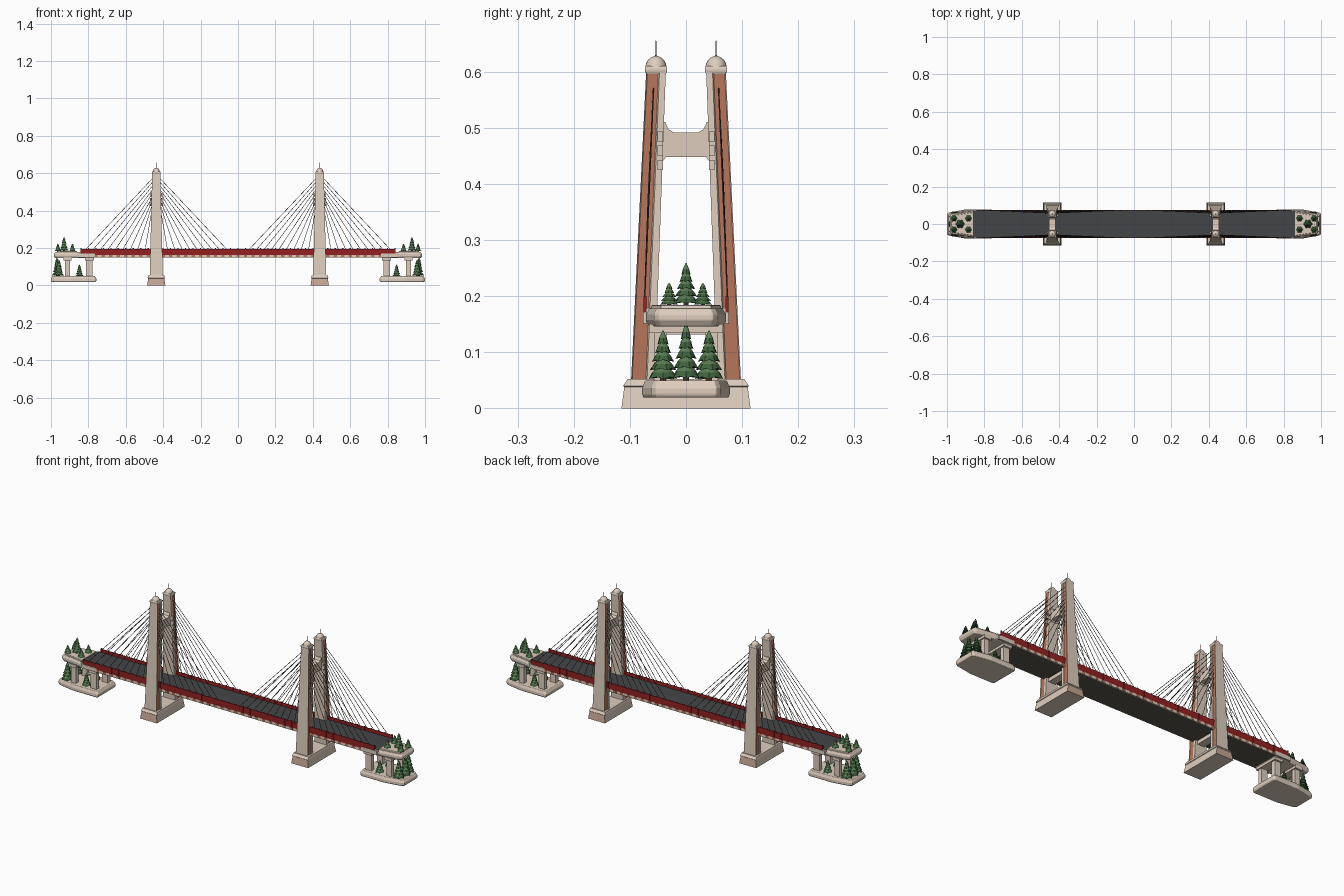
import bpy, bmesh, math
from mathutils import Vector

if "Cube" in bpy.data.objects:
    bpy.data.objects.remove(bpy.data.objects["Cube"])


def material(name, r, g, b):
    col = [((c / 255 + 0.055) / 1.055) ** 2.4 for c in (r, g, b)] + [1]
    m = bpy.data.materials.new(name)
    m.use_nodes = True
    m.diffuse_color = col
    bsdf = next(n for n in m.node_tree.nodes if n.type == 'BSDF_PRINCIPLED')
    bsdf.inputs["Base Color"].default_value = col
    bsdf.inputs["Roughness"].default_value = 0.8
    return m


STONE = material("pale stone", 222, 206, 190)
BRICK = material("terracotta", 180, 117, 91)
CLAY = material("pinkish stone", 200, 168, 150)
ROAD = material("asphalt", 68, 69, 71)
UNDER = material("dark underside", 92, 85, 74)
RED = material("railing red", 148, 32, 33)
CABLE = material("cable steel", 84, 74, 68)
LEAF = material("pine green", 62, 98, 60)
LEAF2 = material("light pine green", 92, 126, 84)
BARK = material("bark", 86, 60, 44)


def finish(name, bm, *mats, bevel=0, smooth=False):
    bmesh.ops.recalc_face_normals(bm, faces=bm.faces[:])
    me = bpy.data.meshes.new(name)
    bm.to_mesh(me)
    bm.free()
    ob = bpy.data.objects.new(name, me)
    bpy.context.collection.objects.link(ob)
    for m in mats:
        me.materials.append(m)
    if bevel:
        mod = ob.modifiers.new("bevel", 'BEVEL')
        mod.width, mod.segments = bevel, 2
    if smooth:
        bpy.context.view_layer.objects.active = ob
        ob.select_set(True)
        bpy.ops.object.shade_smooth_by_angle(angle=math.radians(40))
        ob.select_set(False)
    return ob


def loft(bm, rings):
    """Skin a stack of equal-length point rings and cap both ends."""
    loops = [[bm.verts.new(p) for p in ring] for ring in rings]
    n = len(loops[0])
    faces = [bm.faces.new((a[i], a[(i + 1) % n], b[(i + 1) % n], b[i]))
             for a, b in zip(loops, loops[1:]) for i in range(n)]
    return faces + [bm.faces.new(loops[0]), bm.faces.new(loops[-1])]


def rect(x0, x1, y0, y1, z):
    return [(x0, y0, z), (x1, y0, z), (x1, y1, z), (x0, y1, z)]


def box(bm, x0, x1, y0, y1, z0, z1):
    return loft(bm, [rect(x0, x1, y0, y1, z0), rect(x0, x1, y0, y1, z1)])


def circle(x, y, z, r, n, turn=0.0):
    return [(x + r * math.cos(turn + math.tau * i / n),
             y + r * math.sin(turn + math.tau * i / n), z) for i in range(n)]


def tube(bm, a, b, r, n=5):
    a, b = Vector(a), Vector(b)
    q = (b - a).to_track_quat('Z', 'Y')
    ring = [q @ Vector(p) for p in circle(0, 0, 0, r, n)]
    loft(bm, [[p + a for p in ring], [p + b for p in ring]])


# Deck: girder, road surface and underside
bm = bmesh.new()
box(bm, -0.86, 0.86, -0.071, 0.071, 0.150, 0.179)
bmesh.ops.recalc_face_normals(bm, faces=bm.faces[:])
for f in bm.faces:
    f.material_index = 1 if f.normal.z > 0.5 else 2 if f.normal.z < -0.5 else 0
finish("road_deck", bm, STONE, ROAD, UNDER)

# Edge girders and red railings
for side, label in ((-1, "right"), (1, "left")):
    bm = bmesh.new()
    y0, y1 = sorted((side * 0.070, side * 0.0745))
    box(bm, -0.85, 0.85, y0, y1, 0.150, 0.164)
    for i in range(43):
        x = -0.84 + i * 0.04
        for f in box(bm, x - 0.009, x + 0.009, y0 - 0.001, y1 + 0.001, 0.152, 0.164):
            f.material_index = 1
    finish("girder_" + label, bm, STONE, BRICK)
    bm = bmesh.new()
    y0, y1 = sorted((side * 0.0715, side * 0.0745))
    box(bm, -0.84, 0.84, y0, y1, 0.164, 0.196)
    for i in range(43):
        x = -0.84 + i * 0.04
        box(bm, x - 0.003, x + 0.003, y0 - 0.001, y1 + 0.001, 0.165, 0.199)
    finish("railing_" + label, bm, RED)


def leg_ring(cx, w, inner, outer, z):
    """Leg section whose ends are split into an inner strip and an outer panel."""
    mid = inner + 0.32 * (outer - inner)
    return [(cx - w, inner, z), (cx + w, inner, z), (cx + w, mid, z),
            (cx + w, outer, z), (cx - w, outer, z), (cx - w, mid, z)]


def tower(cx, label):
    # Plinth with tapered sides
    bm = bmesh.new()
    loft(bm, [rect(cx - w, cx + w, -d, d, z) for w, d, z in
              ((0.049, 0.115, 0), (0.043, 0.110, 0.038),
               (0.046, 0.112, 0.040), (0.043, 0.104, 0.052))])
    bm.normal_update()
    for f in bm.faces:
        if abs(f.normal.y) > 0.7 and f.calc_center_median().z < 0.03:
            f.material_index = 1
    finish("plinth_" + label, bm, STONE, CLAY)

    for s, side in ((-1, "right"), (1, "left")):
        # Leaning leg with recessed terracotta panels along the outer part of each end
        bm = bmesh.new()
        loft(bm, [leg_ring(cx, w, s * a, s * b, z) for w, a, b, z in
                  ((0.035, 0.056, 0.098, 0.048), (0.022, 0.036, 0.071, 0.600))])
        bmesh.ops.recalc_face_normals(bm, faces=bm.faces[:])
        split = (0.056 + 0.098 + 0.036 + 0.071) / 4 - 0.008
        ends = [f for f in bm.faces if abs(f.normal.x) > 0.7
                and abs(f.calc_center_median().y) > split]
        bmesh.ops.inset_individual(bm, faces=ends, thickness=0.003, depth=-0.003)
        for f in ends:
            f.material_index = 1
        finish(f"leg_{label}_{side}", bm, STONE, BRICK)

        # Collar, dome and spire
        y = s * 0.0535
        bm = bmesh.new()
        loft(bm, [rect(cx - w - 0.003, cx + w + 0.003, y - w, y + w, z) for w, z in
                  ((0.0175, 0.596), (0.0200, 0.601), (0.0200, 0.607), (0.0175, 0.610))])
        loft(bm, [circle(cx, y, 0.607 + 0.021 * math.sin(t), 0.019 * math.cos(t), 16)
                  for t in (0, 0.35, 0.7, 1.05, 1.4)])
        finish(f"dome_{label}_{side}", bm, STONE, smooth=True)
        bm = bmesh.new()
        loft(bm, [circle(cx, y, z, r, 6) for r, z in
                  ((0.002, 0.625), (0.0012, 0.633), (0.0014, 0.645), (0.0003, 0.657))])
        finish(f"spire_{label}_{side}", bm, CABLE)

        # Cable anchor blocks and the fan of stays
        bm = bmesh.new()
        for d in (-1, 1):
            for k in range(3):
                z = 0.425 + k * 0.025
                x0, x1 = sorted((cx + d * 0.020, cx + d * (0.036 - k * 0.002)))
                box(bm, x0, x1, s * 0.046 - 0.005, s * 0.046 + 0.005, z, z + 0.018)
        finish(f"anchors_{label}_{side}", bm, STONE)
        bm = bmesh.new()
        for d in (-1, 1):
            for k in range(9):
                t = k / 8
                tube(bm, (cx + d * 0.022, s * (0.066 - 0.008 * t), 0.41 + 0.16 * t),
                     (cx + d * (0.06 + 0.32 * t), s * 0.074, 0.190), 0.0013)
        finish(f"stays_{label}_{side}", bm, CABLE)

    # Cross beam with slim haunches against the legs
    half = [(0.048, 0.513), (0.037, 0.510), (0.031, 0.497), (0.022, 0.492)]
    low = [(0.036, 0.448), (0.039, 0.443), (0.048, 0.437)]
    prof = half + [(-y, z) for y, z in reversed(half)]
    prof += [(-y, z) for y, z in reversed(low)] + low
    bm = bmesh.new()
    loft(bm, [[(cx + dx, y, z) for y, z in prof] for dx in (-0.017, 0.017)])
    finish("cross_beam_" + label, bm, STONE)
    # Bearing beam below the deck
    bm = bmesh.new()
    box(bm, cx - 0.02, cx + 0.02, -0.075, 0.075, 0.132, 0.150)
    finish("bearing_beam_" + label, bm, STONE)


def pine(name, x, y, z, h, r):
    bm = bmesh.new()
    for f in loft(bm, [circle(x, y, z + t, r * 0.22, 6) for t in (-0.004, h * 0.3)]):
        f.material_index = 2
    # Overlapping skirts of drooping branches
    for k in range(5):
        rad, base = r * (1 - 0.16 * k), z + h * (0.06 + 0.165 * k)
        rim = circle(x, y, base, rad, 12, k * 0.3)
        rim = [(x + (p[0] - x) * c, y + (p[1] - y) * c, p[2] + (1 - c) * h * 0.2)
               for p, c in zip(rim, (1, 0.82) * 6)]
        faces = loft(bm, [circle(x, y, base + h * 0.03, rad * 0.3, 12, k * 0.3), rim,
                          circle(x, y, base + h * 0.12, rad * 0.68, 12, k * 0.3),
                          circle(x, y, base + h * 0.27, rad * 0.08, 12, k * 0.3)])
        for f in faces[24:36]:
            f.material_index = 1
    finish(name, bm, LEAF, LEAF2, BARK)


def slab(name, s, outline, layers, mat):
    """Mirrored plan outline stacked in layers of (shrink, z)."""
    mid = -0.88
    plan = outline + [(x, -y) for x, y in reversed(outline)]
    bm = bmesh.new()
    loft(bm, [[(s * -(mid + (x - mid) * k), y * k, z) for x, y in plan] for k, z in layers])
    finish(name, bm, mat, bevel=0.002)


def abutment(s, label):
    # Lower and upper islands; s is the end of the bridge
    slab("lower_island_" + label, s,
         [(-1.0, 0.054), (-0.988, 0.062), (-0.90, 0.078), (-0.765, 0.078), (-0.757, 0.072)],
         ((0.97, 0.019), (1, 0.025), (1, 0.036), (0.93, 0.050)), STONE)
    slab("upper_island_" + label, s,
         [(-0.985, 0.048), (-0.972, 0.057), (-0.87, 0.071), (-0.77, 0.071), (-0.763, 0.066)],
         ((0.93, 0.146), (1, 0.157), (1, 0.167), (0.92, 0.178)), STONE)
    # Ground of the terrace beyond the road end
    slab("terrace_" + label, s, [(-0.97, 0.046), (-0.86, 0.064)],
         ((1, 0.170), (0.97, 0.184)), STONE)
    # Columns and capital beams
    bm = bmesh.new()
    for x, w in ((0.795, 0.017), (0.912, 0.014)):
        for y in (-0.046, 0.046):
            box(bm, s * x - w, s * x + w, y - 0.011, y + 0.011, 0.045, 0.150)
        box(bm, s * x - w - 0.007, s * x + w + 0.007, -0.066, 0.066, 0.134, 0.150)
    finish("columns_" + label, bm, STONE)
    # Kerb blocks beside the road end
    bm = bmesh.new()
    for y in (-0.072, 0.072):
        box(bm, s * 0.81 - 0.045, s * 0.81 + 0.045, y - 0.005, y + 0.005, 0.150, 0.172)
    finish("kerb_" + label, bm, STONE, bevel=0.002)
    # Pines: lower group, then terrace group
    for i, (x, y, z, h, r) in enumerate((
            (0.968, 0, 0.047, 0.106, 0.027), (0.958, -0.041, 0.047, 0.093, 0.029),
            (0.958, 0.041, 0.047, 0.093, 0.029), (0.848, -0.04, 0.047, 0.065, 0.022),
            (0.848, 0.04, 0.047, 0.065, 0.022), (0.930, 0, 0.182, 0.078, 0.024),
            (0.963, -0.030, 0.182, 0.042, 0.018), (0.963, 0.030, 0.182, 0.042, 0.018),
            (0.885, 0.030, 0.182, 0.042, 0.018), (0.885, -0.030, 0.182, 0.042, 0.018))):
        pine(f"pine_{label}_{i}", s * x, y, z, h, r)


for s, label in ((-1, "right"), (1, "left")):
    tower(s * 0.437, label)
    abutment(s, label)
